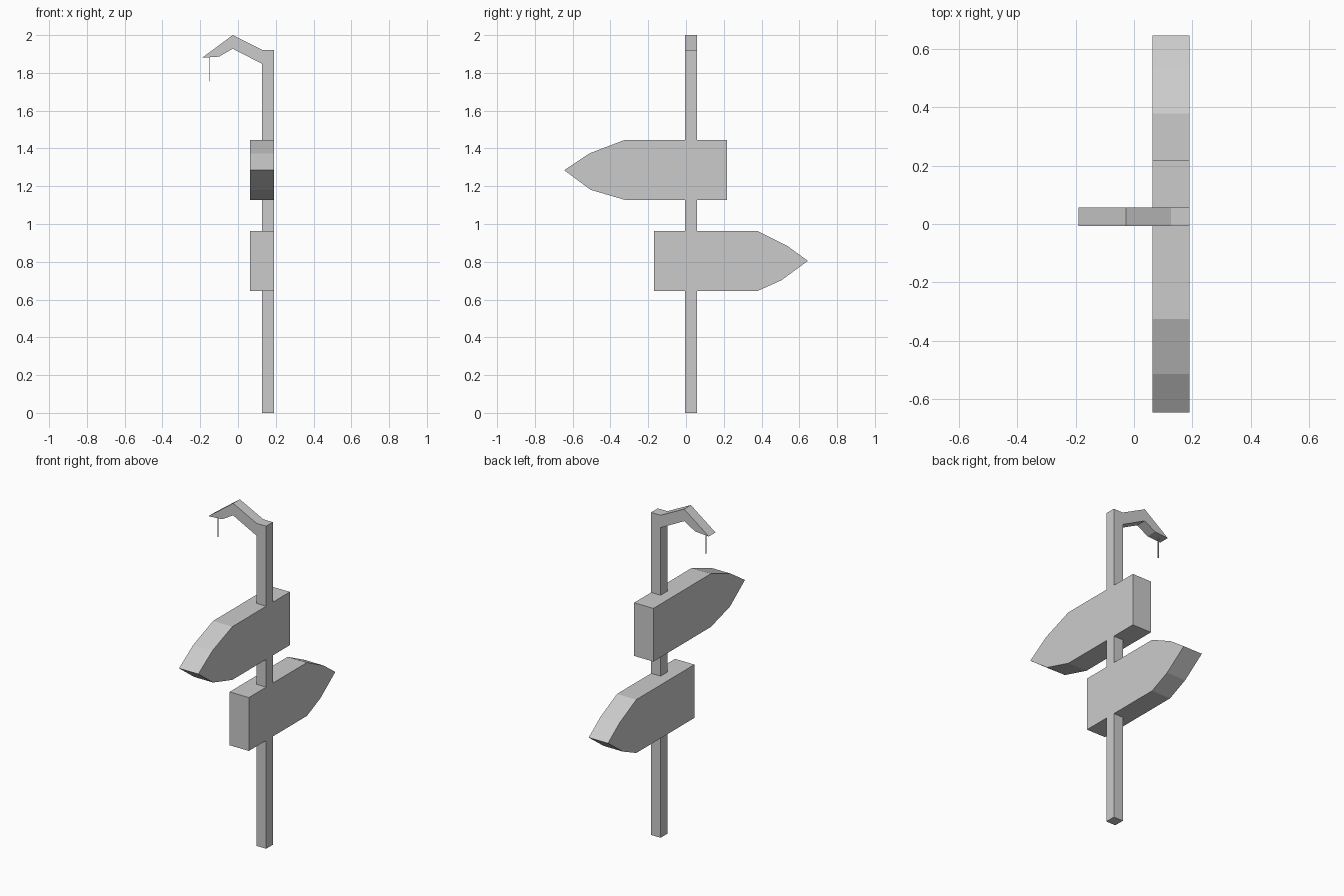
import bpy
import bmesh
from mathutils import Vector

if "Cube" in bpy.data.objects:
    bpy.data.objects.remove(bpy.data.objects["Cube"])


def extrude_profile(name, points, offset):
    """Make a solid by extruding a closed outline along an offset."""
    bm = bmesh.new()
    face = bm.faces.new([bm.verts.new(p) for p in points])
    geom = bmesh.ops.extrude_face_region(bm, geom=[face], use_keep_orig=True)["geom"]
    verts = [g for g in geom if isinstance(g, bmesh.types.BMVert)]
    bmesh.ops.translate(bm, verts=verts, vec=Vector(offset))
    bmesh.ops.recalc_face_normals(bm, faces=bm.faces)
    mesh = bpy.data.meshes.new(name)
    bm.to_mesh(mesh)
    bm.free()
    obj = bpy.data.objects.new(name, mesh)
    bpy.context.collection.objects.link(obj)
    return obj


POST_Y, POST_W = -0.006, 0.063
BOARD_X, BOARD_T = 0.063, 0.127

# Post with bent lantern arm, one outline in the xz plane
post = [(0.127, 0), (0.19, 0), (0.19, 1.922), (0.127, 1.922), (-0.028, 2.0),
        (-0.19, 1.88), (-0.10, 1.886), (-0.028, 1.928), (0.127, 1.848)]
extrude_profile("post_and_arm", [(x, POST_Y, z) for x, z in post], (0, POST_W, 0))

# Arrow boards, outlines in the yz plane
boards = {
    "upper_arrow_board": [(0.217, 1.128), (0.217, 1.445), (-0.325, 1.445), (-0.513, 1.373),
                          (-0.645, 1.285), (-0.505, 1.181), (-0.325, 1.128)],
    "lower_arrow_board": [(-0.169, 0.645), (-0.169, 0.963), (0.378, 0.963), (0.535, 0.885),
                          (0.645, 0.805), (0.505, 0.702), (0.378, 0.645)],
}
for name, outline in boards.items():
    extrude_profile(name, [(BOARD_X, y, z) for y, z in outline], (BOARD_T, 0, 0))

# Thin hanging hook wire under the arm tip
wire = [(-0.151, 1.755), (-0.147, 1.755), (-0.147, 1.885), (-0.151, 1.885)]
extrude_profile("hanging_wire", [(x, 0.023, z) for x, z in wire], (0, 0.005, 0))
